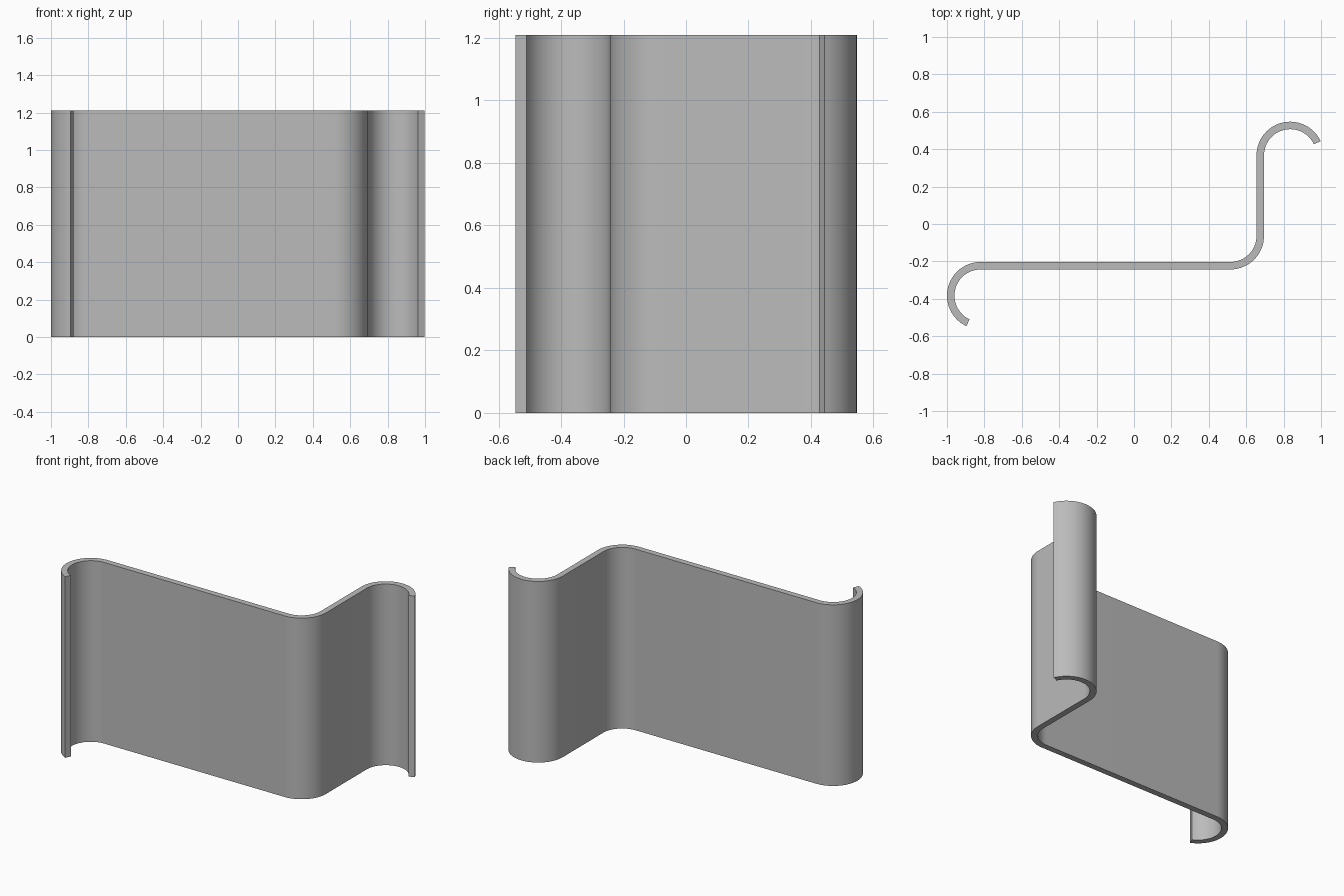
import bpy, bmesh
from math import cos, sin, radians

cube = bpy.data.objects.get("Cube")
if cube:
    bpy.data.objects.remove(cube, do_unlink=True)

HEIGHT = 1.21
RADIUS = 0.16        # centreline radius of every bend
HALF = 0.02          # half the sheet thickness
STEPS = 24

# Bends along the sheet: centre x, centre y, start angle, end angle
BENDS = [
    (-0.82, -0.383, 245, 90),    # left curl
    (0.515, -0.063, -90, 0),     # corner
    (0.835, 0.367, 180, 25),     # right curl
]


def offset_path(side):
    """Points of the sheet outline, on one side of its centreline."""
    points = []
    for cx, cy, start, end in BENDS:
        turn = 1 if end > start else -1
        r = RADIUS + side * turn * HALF
        for i in range(STEPS + 1):
            a = radians(start + (end - start) * i / STEPS)
            points.append((cx + r * cos(a), cy + r * sin(a), 0))
    return points


# Bent sheet: strip of quads across the thickness, extruded upwards
bm = bmesh.new()
right = [bm.verts.new(p) for p in offset_path(1)]
left = [bm.verts.new(p) for p in offset_path(-1)]
for i in range(len(right) - 1):
    bm.faces.new((right[i], right[i + 1], left[i + 1], left[i]))
extruded = bmesh.ops.extrude_face_region(bm, geom=bm.faces[:], use_keep_orig=True)
top = [g for g in extruded["geom"] if isinstance(g, bmesh.types.BMVert)]
bmesh.ops.translate(bm, verts=top, vec=(0, 0, HEIGHT))
bmesh.ops.recalc_face_normals(bm, faces=bm.faces[:])

mesh = bpy.data.meshes.new("bent_sheet")
bm.to_mesh(mesh)
bm.free()
sheet = bpy.data.objects.new("bent_sheet", mesh)
bpy.context.collection.objects.link(sheet)

# Plain grey metal
grey = bpy.data.materials.new("grey")
grey.use_nodes = True
colour = (0.5, 0.5, 0.5, 1)
grey.diffuse_color = colour
grey.node_tree.nodes["Principled BSDF"].inputs["Base Color"].default_value = colour
mesh.materials.append(grey)

# Smooth bends with sharp edges
bpy.ops.object.select_all(action="DESELECT")
sheet.select_set(True)
bpy.context.view_layer.objects.active = sheet
bpy.ops.object.shade_smooth_by_angle(angle=radians(30))
